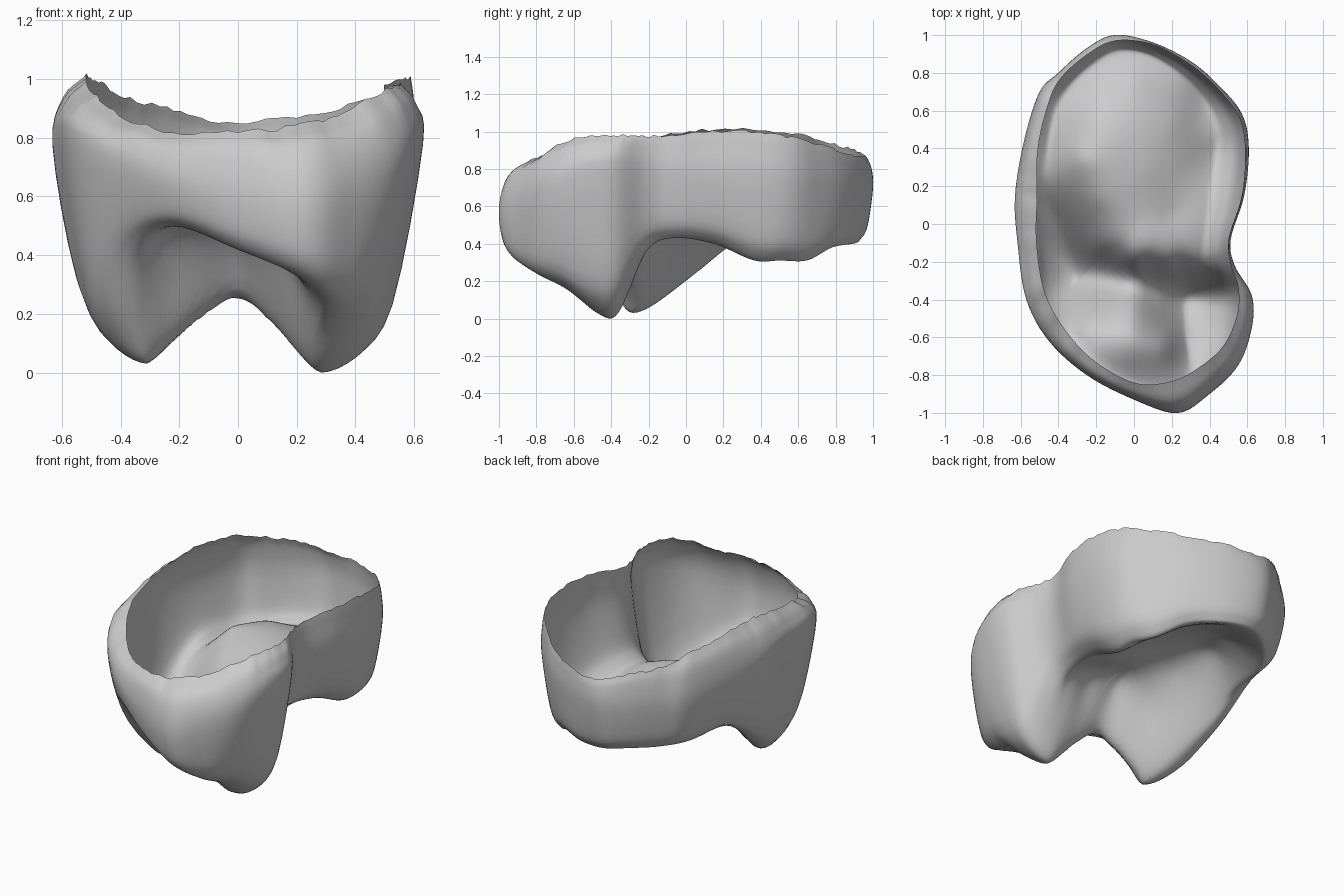
import bpy, bmesh, math, random
from mathutils import Vector

if "Cube" in bpy.data.objects:
    bpy.data.objects.remove(bpy.data.objects["Cube"])

random.seed(4)
# Widest outline of the wall (x, y), clockwise from the back
OUTLINE = [(-.1, 1), (.1, .96), (.3, .86), (.45, .73), (.57, .58), (.605, .4), (.58, .15), (.51, -.08),
           (.53, -.22), (.62, -.38), (.62, -.55), (.55, -.75), (.4, -.9), (.23, -1), (0, -.93), (-.25, -.8),
           (-.45, -.62), (-.57, -.4), (-.615, -.1), (-.63, .15), (-.58, .45), (-.5, .7), (-.4, .8), (-.25, .93)]
# Open rim: inward distance from the outline, and height
RIM = [(.03, .86), (.01, .86), (.015, .89), (.015, .93), (.02, .97), (.02, 1), (.01, 1), (.01, .98),
       (.02, .98), (.08, .98), (.1, .98), (.13, .95), (.15, .88), (.17, .84), (.09, .82), (.09, .82),
       (.11, .87), (.11, .94), (.1, .99), (.12, 1.01), (.09, 1.01), (.08, .98), (.03, .94), (.03, .9)]
# Crest where the wall turns into the underside (x, y, z)
CREST = [(-.08, .9, .41), (.08, .88, .4), (.25, .77, .38), (.37, .64, .31), (.43, .5, .31), (.43, .36, .31),
         (.4, .15, .4), (.37, -.08, .43), (.35, -.22, .35), (.3, -.36, .03), (.27, -.46, .02),
         (.28, -.62, .15), (.29, -.78, .24), (.2, -.87, .33), (0, -.82, .42), (-.22, -.69, .5),
         (-.33, -.54, .4), (-.34, -.37, .12), (-.31, -.26, .03), (-.4, 0, .21), (-.45, .25, .41),
         (-.42, .55, .42), (-.33, .72, .42), (-.2, .84, .42)]
# Underside: ridge joining the two cusps, front hollow, step and rear basin
FLOOR = [(0, -.3, .25), (-.1, -.29, .2), (-.2, -.28, .12), (.09, -.34, .19), (.19, -.37, .09),
         (0, -.6, .52), (-.16, -.52, .47), (-.26, -.53, .46), (-.24, -.4, .27), (.16, -.64, .4), (0, -.44, .39),
         (0, -.17, .47), (.18, -.2, .42), (-.18, -.1, .37), (-.3, .02, .34), (0, 0, .53), (.2, .05, .48),
         (-.2, .13, .53), (-.28, .34, .58), (-.1, .3, .59), (.08, .3, .55), (.24, .35, .46), (-.2, .55, .56),
         (.05, .55, .53), (.22, .55, .45), (0, .74, .48)]


def catmull(a, b, c, d, t):
    return .5 * (2 * b + (c - a) * t + (2 * a - 5 * b + 4 * c - d) * t * t + (3 * b - a - 3 * c + d) * t ** 3)


def closed_curve(points, steps):
    n = len(points)
    return [catmull(points[i - 1], points[i], points[(i + 1) % n], points[(i + 2) % n], s / steps)
            for i in range(n) for s in range(steps)]


def open_curve(points, steps):
    p = [points[0] * 2 - points[1]] + points
    return [catmull(*p[i:i + 4], s / steps) for i in range(len(p) - 3) for s in range(steps)]


def height_field(points):
    """Smooth height function passing through the given points."""
    n = len(points)
    dist = lambda p, q: math.sqrt((p[0] - q[0]) ** 2 + (p[1] - q[1]) ** 2 + .0016)
    m = [[dist(p, q) for q in points] + [p[2]] for p in points]
    for i in range(n):
        k = max(range(i, n), key=lambda r: abs(m[r][i]))
        m[i], m[k] = m[k], m[i]
        for r in range(i + 1, n):
            f = m[r][i] / m[i][i]
            if f:
                m[r] = [a - f * b for a, b in zip(m[r], m[i])]
    w = [0] * n
    for i in reversed(range(n)):
        w[i] = (m[i][n] - sum(m[i][j] * w[j] for j in range(i + 1, n))) / m[i][i]
    return lambda x, y: sum(wi * dist((x, y), p) for wi, p in zip(w, points))


def between(low, wide, out, up):
    p = low.lerp(wide, out)
    p.z = low.z + up * (wide.z - low.z)
    return p


STEPS, RINGS = 6, 24
outer, rim = [], []
for (x, y), (inset, z) in zip(OUTLINE, RIM):
    wide_z = .78 - .18 * min(1, max(0, -y - .5) * 2) - .08 * max(0, y)
    outer.append(Vector((x, y, wide_z)))
    rim.append(Vector((x, y, 0)) * (1 - inset / math.hypot(x, y)) + Vector((0, 0, z)))
outer, rim = closed_curve(outer, STEPS), closed_curve(rim, STEPS)
crest = closed_curve([Vector(p) for p in CREST], STEPS)
height = height_field([tuple(p) for p in crest[::3]] + FLOOR)

bm = bmesh.new()
columns = []
for top, wide, low in zip(rim, outer, crest):
    # Wall from the ragged rim down over the bulge to the crest
    top = top + Vector((0, 0, random.uniform(-.008, .008)))
    front = min(1, max(0, (-low.y - .6) * 4))
    shoulder = between(wide, top, .3, .68)
    mid = between(low, wide, .7 + .16 * front, .3 + .05 * front)
    heel = between(low, wide, .34 + .16 * front, .07)
    inner = Vector((low.x * .9, low.y * .9, 0))
    inner.z = height(inner.x, inner.y)
    path = open_curve([top, shoulder, wide, mid, heel, low, inner], 4)
    # Underside from the crest to the middle
    for r in range(RINGS):
        k = 1 - r / RINGS
        z = low.z if r == 0 else height(low.x * k, low.y * k)
        path.append(Vector((low.x * k, low.y * k, z)))
    columns.append([bm.verts.new(p) for p in path])

centre = bm.verts.new((0, 0, height(0, 0)))
for a, b in zip(columns, columns[1:] + columns[:1]):
    for i in range(len(a) - 1):
        bm.faces.new((a[i], b[i], b[i + 1], a[i + 1]))
    bm.faces.new((a[-1], b[-1], centre))
# Soften the underside
soft = [v for c in columns for v in c[17:]] + [centre]
for _ in range(2):
    bmesh.ops.smooth_vert(bm, verts=soft, factor=.4, use_axis_x=True, use_axis_y=True, use_axis_z=True)
bmesh.ops.recalc_face_normals(bm, faces=bm.faces)
low_z = min(v.co.z for v in bm.verts)
bmesh.ops.translate(bm, verts=bm.verts, vec=(0, 0, -low_z))

mesh = bpy.data.meshes.new("tooth_shell")
bm.to_mesh(mesh)
bm.free()
shell = bpy.data.objects.new("tooth_shell", mesh)
bpy.context.collection.objects.link(shell)
grey = bpy.data.materials.new("plain_grey")
grey.diffuse_color = (.6, .6, .6, 1)
grey.use_nodes = True
grey.node_tree.nodes["Principled BSDF"].inputs["Base Color"].default_value = grey.diffuse_color
mesh.materials.append(grey)
bpy.context.view_layer.objects.active = shell
shell.select_set(True)
bpy.ops.object.shade_smooth_by_angle(angle=math.radians(60))
